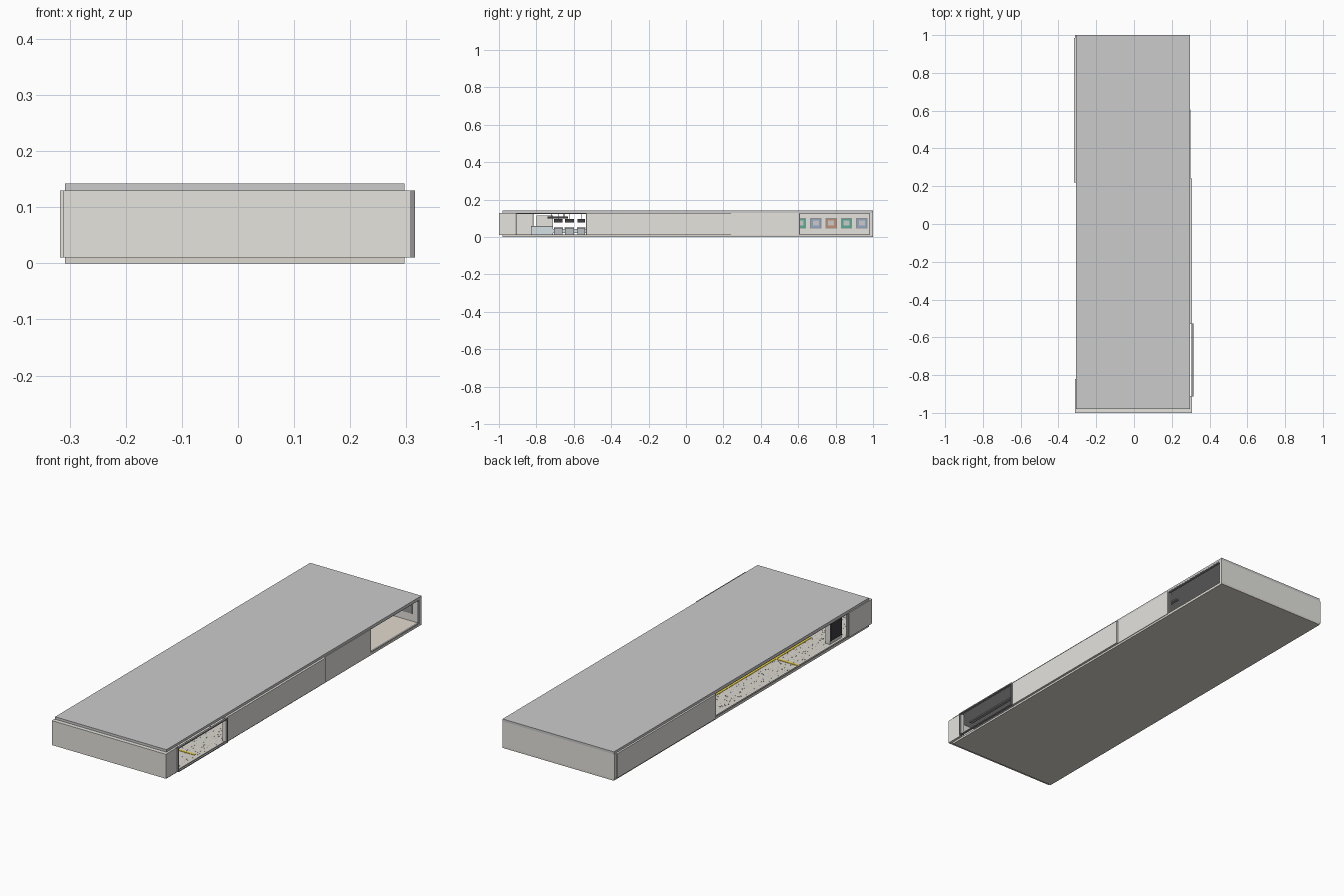
import bpy, bmesh, random
from mathutils import Matrix, Vector

random.seed(4)
MATS = {}

def mat(name, rgb):
    if name not in MATS:
        m = bpy.data.materials.new(name)
        m.diffuse_color = (*rgb, 1)
        MATS[name] = m
    return MATS[name]

WALL = mat("warm_wall", (0.78, 0.77, 0.73))
ROOF = mat("roof_grey", (0.60, 0.60, 0.60))
FLOOR = mat("floor_stone", (0.72, 0.69, 0.64))
BEIGE = mat("beige_floor", (0.76, 0.70, 0.62))
YELLOW = mat("yellow_strip", (0.80, 0.62, 0.04))
DARK = mat("dark", (0.05, 0.05, 0.055))
FRAME = mat("frame_grey", (0.30, 0.30, 0.31))
STEEL = mat("steel", (0.50, 0.53, 0.55))
GLASS = mat("pale_glass", (0.66, 0.75, 0.77))
WHITE = mat("white", (0.85, 0.85, 0.85))
GREEN = mat("poster_green", (0.10, 0.42, 0.30))
BLUE = mat("poster_blue", (0.30, 0.38, 0.55))
BROWN = mat("poster_brown", (0.55, 0.28, 0.18))

def boxes(name, spans, material=None):
    """One object from (x0, x1, y0, y1, z0, z1) boxes."""
    bm = bmesh.new()
    for x0, x1, y0, y1, z0, z1 in spans:
        c = Vector(((x0 + x1) / 2, (y0 + y1) / 2, (z0 + z1) / 2))
        bmesh.ops.create_cube(bm, size=1, matrix=Matrix.Translation(c)
                              @ Matrix.Diagonal((x1 - x0, y1 - y0, z1 - z0, 1)))
    me = bpy.data.meshes.new(name)
    bm.to_mesh(me)
    bm.free()
    ob = bpy.data.objects.new(name, me)
    bpy.context.collection.objects.link(ob)
    if material:
        me.materials.append(material)
    return ob

# slabs
boxes("floor_slab", [(-0.308, 0.297, -0.98, 1.0, 0, 0.010)], FLOOR)
boxes("roof_slab", [(-0.308, 0.297, -0.98, 1.0, 0.130, 0.142)], ROOF)
boxes("back_room_floor", [(-0.295, 0.297, 0.605, 0.985, 0.010, 0.012)], BEIGE)

# outer walls, leaving three openings
Z = (0.010, 0.130)
boxes("front_wall", [(-0.312, 0.308, -1.0, -0.98, *Z)], WALL)
boxes("back_wall", [(-0.312, 0.297, 0.985, 1.0, *Z)], WALL)
boxes("right_walls", [(0.288, 0.308, -0.98, -0.91, *Z),
                      (0.288, 0.308, -0.53, 0.24, *Z),
                      (0.280, 0.300, 0.24, 0.605, *Z)], WALL)
boxes("left_walls", [(-0.312, -0.295, -0.98, -0.82, *Z),
                     (-0.317, -0.295, 0.22, 0.985, *Z)], WALL)

# frames around the openings
def frame(name, x0, x1, y0, y1, t=0.006):
    boxes(name, [(x0, x1, y0, y0 + t, *Z), (x0, x1, y1 - t, y1, *Z),
                 (x0, x1, y0, y1, Z[0], Z[0] + 0.004),
                 (x0, x1, y0, y1, Z[1] - t, Z[1])], FRAME)

frame("entrance_frame", 0.305, 0.315, -0.912, -0.528)
frame("left_opening_frame", -0.308, -0.300, -0.82, 0.22, 0.004)
frame("back_opening_frame", 0.285, 0.296, 0.605, 0.985, 0.004)

# floor speckles, flat chips scattered over the concourse
chips = []
for i in range(3200):
    x, y = random.uniform(-0.29, 0.285), random.uniform(-0.97, 0.595)
    s = random.uniform(0.0015, 0.003)
    chips.append((x, x + s, y, y + s * 1.3, 0.0098, 0.0106))
boxes("floor_speckles", chips, FRAME)

# yellow guide strips
boxes("guide_strips", [(-0.178, -0.164, -0.72, 0.58, 0.010, 0.0116),
                       (-0.30, -0.178, -0.455, -0.443, 0.010, 0.0116),
                       (-0.164, 0.27, -0.725, -0.713, 0.010, 0.0116)], YELLOW)

# ticket gates with rails across the passage
gates = [(-0.705, -0.660), (-0.648, -0.600), (-0.580, -0.540)]
boxes("gate_bodies", [(0.02, 0.14, a, b, 0.010, 0.046) for a, b in gates], STEEL)
boxes("gate_tops", [(0.015, 0.145, a - 0.002, b + 0.002, 0.046, 0.051)
                    for a, b in gates], DARK)
boxes("gate_flaps", [(0.075, 0.08, a - 0.012, b + 0.012, 0.022, 0.042)
                     for a, b in gates], GLASS)

# overhead displays
boxes("gate_displays", [(0.07, 0.082, a, b, 0.078, 0.096) for a, b in gates], DARK)
boxes("display_hangers", [(0.074, 0.078, (a + b) / 2 - 0.002, (a + b) / 2 + 0.002,
                           0.096, 0.130) for a, b in gates], STEEL)
boxes("overhead_sign", [(0.12, 0.13, -0.74, -0.63, 0.100, 0.110),
                        (0.123, 0.127, -0.72, -0.716, 0.110, 0.130),
                        (0.123, 0.127, -0.654, -0.65, 0.110, 0.130)], DARK)

# glass barrier beside the gates
boxes("glass_barrier", [(0.075, 0.08, -0.83, -0.71, 0.013, 0.055)], GLASS)
boxes("barrier_rail", [(0.073, 0.082, -0.83, -0.71, 0.055, 0.058)], STEEL)

# notice kiosk at the left opening
boxes("kiosk_body", [(-0.285, -0.262, -0.80, -0.71, 0.010, 0.115)], WALL)
boxes("kiosk_screen", [(-0.289, -0.285, -0.798, -0.712, 0.026, 0.112)], DARK)

# ceiling light strips
boxes("ceiling_lights", [(x - 0.008, x + 0.008, -0.94, 0.58, 0.125, 0.130)
                         for x in (-0.22, -0.11, 0.0, 0.11, 0.22)], FRAME)

# framed posters along the far wall of the back room
for i, m in enumerate((GREEN, BLUE, BROWN, GREEN, BLUE)):
    y = 0.612 + i * 0.082
    boxes(f"poster_frame_{i+1}", [(-0.295, -0.291, y - 0.030, y + 0.030, 0.045, 0.102)], FRAME)
    boxes(f"poster_{i+1}", [(-0.291, -0.289, y - 0.026, y + 0.026, 0.049, 0.098)], m)
    boxes(f"poster_panel_{i+1}", [(-0.289, -0.288, y - 0.016, y + 0.016, 0.062, 0.088)], WHITE)
boxes("back_wall_poster", [(0.15, 0.26, 0.981, 0.985, 0.050, 0.105)], FRAME)
